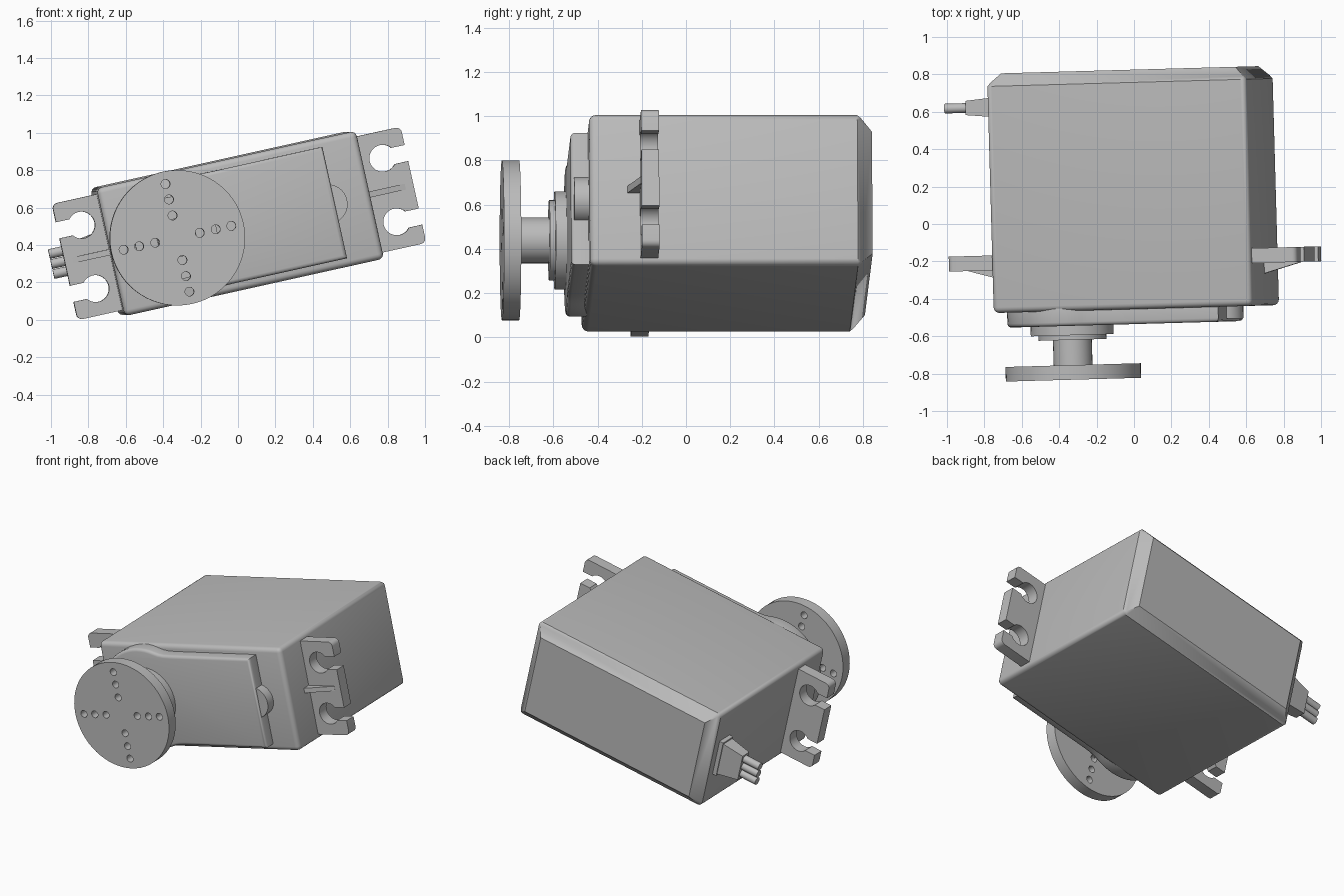
import bpy, bmesh
from math import radians, cos, sin
from mathutils import Matrix

cube = bpy.data.objects.get("Cube")
if cube:
    bpy.data.objects.remove(cube, do_unlink=True)

# One plain grey plastic
grey = bpy.data.materials.new("grey_plastic")
grey.use_nodes = True
colour = (0.5, 0.5, 0.5, 1)
grey.diffuse_color = colour
grey.node_tree.nodes["Principled BSDF"].inputs["Base Color"].default_value = colour

# Parts are built level (length x, depth y, height z), then posed together
POSE = (Matrix.Translation((0, 0, 0.515)) @ Matrix.Rotation(radians(1.6), 4, 'Z')
        @ Matrix.Rotation(radians(-12.5), 4, 'Y'))
FRONT, BACK = -0.455, 0.825
HALF_L, HALF_H = 0.71, 0.35
SHAFT = -0.355
parts = []


def finish(name, bm):
    bmesh.ops.remove_doubles(bm, verts=bm.verts, dist=0.0002)
    bmesh.ops.recalc_face_normals(bm, faces=bm.faces)
    mesh = bpy.data.meshes.new(name)
    bm.to_mesh(mesh)
    bm.free()
    mesh.materials.append(grey)
    obj = bpy.data.objects.new(name, mesh)
    bpy.context.collection.objects.link(obj)
    obj.matrix_world = POSE
    parts.append(obj)


def arc(cx, cz, r, a0, a1, n):
    angles = [radians(a0 + (a1 - a0) * i / n) for i in range(n + 1)]
    return [(cx + r * cos(a), cz + r * sin(a)) for a in angles]


def circle(cx, cz, r, n=48):
    return arc(cx, cz, r, 0, 360, n)[:-1]


def plate(name, loops, y0, y1, rounding=0.0):
    """Filled outline in x-z, with holes, extruded from y0 to y1."""
    curve = bpy.data.curves.new(name, 'CURVE')
    curve.dimensions = '2D'
    curve.fill_mode = 'BOTH'
    curve.extrude = (y1 - y0) / 2 - rounding
    curve.bevel_depth = rounding
    curve.bevel_resolution = 2
    for loop in loops:
        spline = curve.splines.new('POLY')
        spline.points.add(len(loop) - 1)
        for p, (x, z) in zip(spline.points, loop):
            p.co = (x, z, 0, 1)
        spline.use_cyclic_u = True
    temp = bpy.data.objects.new(name + "_outline", curve)
    bm = bmesh.new()
    mesh = temp.to_mesh()
    bm.from_mesh(mesh)
    temp.to_mesh_clear()
    bpy.data.objects.remove(temp)
    bpy.data.curves.remove(curve)
    bm.transform(Matrix.Translation((0, (y0 + y1) / 2, 0)) @ Matrix.Rotation(radians(90), 4, 'X'))
    finish(name, bm)


def loft(name, rings):
    """Solid through rectangles given as x, y centre, half depth, half height."""
    bm = bmesh.new()
    rows = [[bm.verts.new((x, y + a * hy, b * hz)) for a, b in ((-1, -1), (1, -1), (1, 1), (-1, 1))]
            for x, y, hy, hz in rings]
    for r, s in zip(rows, rows[1:]):
        for i in range(4):
            j = (i + 1) % 4
            bm.faces.new((r[i], r[j], s[j], s[i]))
    bm.faces.new(rows[0])
    bm.faces.new(rows[-1])
    finish(name, bm)


# Case: chamfered at the back, rounded at the front and along its length
bm = bmesh.new()
bmesh.ops.create_cube(bm, size=1)
bm.transform(Matrix.Translation((0, (FRONT + BACK) / 2, 0))
             @ Matrix.Diagonal((2 * HALF_L, BACK - FRONT, 2 * HALF_H, 1)))
rear = [e for e in bm.edges if all(v.co.y > 0 for v in e.verts)]
bmesh.ops.bevel(bm, geom=rear, offset=0.068, segments=1, affect='EDGES')
rest = [e for e in bm.edges if any(v.co.y < 0 for v in e.verts)]
bmesh.ops.bevel(bm, geom=rest, offset=0.03, segments=4, profile=0.5, affect='EDGES')
finish("case", bm)

# Raised lid: round end about the shaft, blended into a straight block
LID_EDGE, LID_HALF, LID_R = 0.495, 0.285, 0.325
blend = [(SHAFT + 0.15, 0.293), (SHAFT + 0.19, 0.287), (SHAFT + 0.24, LID_HALF)]
outline = ([(LID_EDGE, -LID_HALF), (LID_EDGE, LID_HALF)] + blend[::-1]
           + arc(SHAFT, 0, LID_R, 69, 291, 40) + [(x, -z) for x, z in blend])
plate("gear_lid", [outline], -0.535, -0.40, rounding=0.02)
plate("lid_boss", [circle(0.477, 0, 0.106, 32)], -0.52, -0.43)

# Output shaft: stepped collars, spindle
plate("shaft_collar_outer", [circle(SHAFT, 0, 0.222)], -0.585, -0.52)
plate("shaft_collar_inner", [circle(SHAFT, 0, 0.182)], -0.61, -0.57)
plate("output_shaft", [circle(SHAFT, 0, 0.104, 32)], -0.76, -0.59)

# Horn disc with four rows of holes
holes = []
for k in range(4):
    a = radians(90 * k)
    for r in (0.122, 0.21, 0.295):
        holes.append(circle(SHAFT + r * cos(a), r * sin(a), 0.024, 16))
plate("horn_disc", [circle(SHAFT, 0, 0.362, 64)] + holes, -0.823, -0.745)

# Mounting ears with keyhole slots, and their stiffening ribs
EDGE, EAR_HALF, SLOT = 0.955, 0.318, 0.044
for side, s in (("left", 1), ("right", -1)):
    ear = [(0.69, -EAR_HALF)] + arc(EDGE - 0.03, 0.03 - EAR_HALF, 0.03, -90, 0, 5)
    for z in (-0.174, 0.174):
        ear += [(EDGE, z - SLOT)] + arc(0.825, z, 0.072, -38, -322, 24) + [(EDGE, z + SLOT)]
    ear += arc(EDGE - 0.03, EAR_HALF - 0.03, 0.03, 0, 90, 5) + [(0.69, EAR_HALF)]
    plate(side + "_mounting_ear", [[(s * x, z) for x, z in ear]], -0.227, -0.147)
    loft(side + "_ear_rib", [(s * 0.70, -0.243, 0.043, 0.016), (s * 0.91, -0.213, 0.015, 0.016)])

# Cable outlet: flange, tapered grommet, three wires
CABLE_Y = 0.645
loft("cable_flange", [(-0.70, CABLE_Y, 0.058, 0.125), (-0.738, CABLE_Y, 0.058, 0.125)])
loft("cable_grommet", [(-0.73, CABLE_Y, 0.052, 0.115), (-0.885, CABLE_Y, 0.038, 0.09)])
for i, label in enumerate(("lower", "middle", "upper")):
    bm = bmesh.new()
    bmesh.ops.create_cone(bm, cap_ends=True, segments=20, radius1=0.026, radius2=0.026, depth=0.14)
    bm.transform(Matrix.Translation((-0.935, CABLE_Y, 0.055 * (i - 1)))
                 @ Matrix.Rotation(radians(90), 4, 'Y'))
    finish(label + "_wire", bm)

# Smooth the curved surfaces, keep the edges sharp
bpy.context.view_layer.update()
bpy.ops.object.select_all(action='DESELECT')
for obj in parts:
    obj.select_set(True)
bpy.context.view_layer.objects.active = parts[0]
bpy.ops.object.shade_smooth_by_angle(angle=radians(35))
